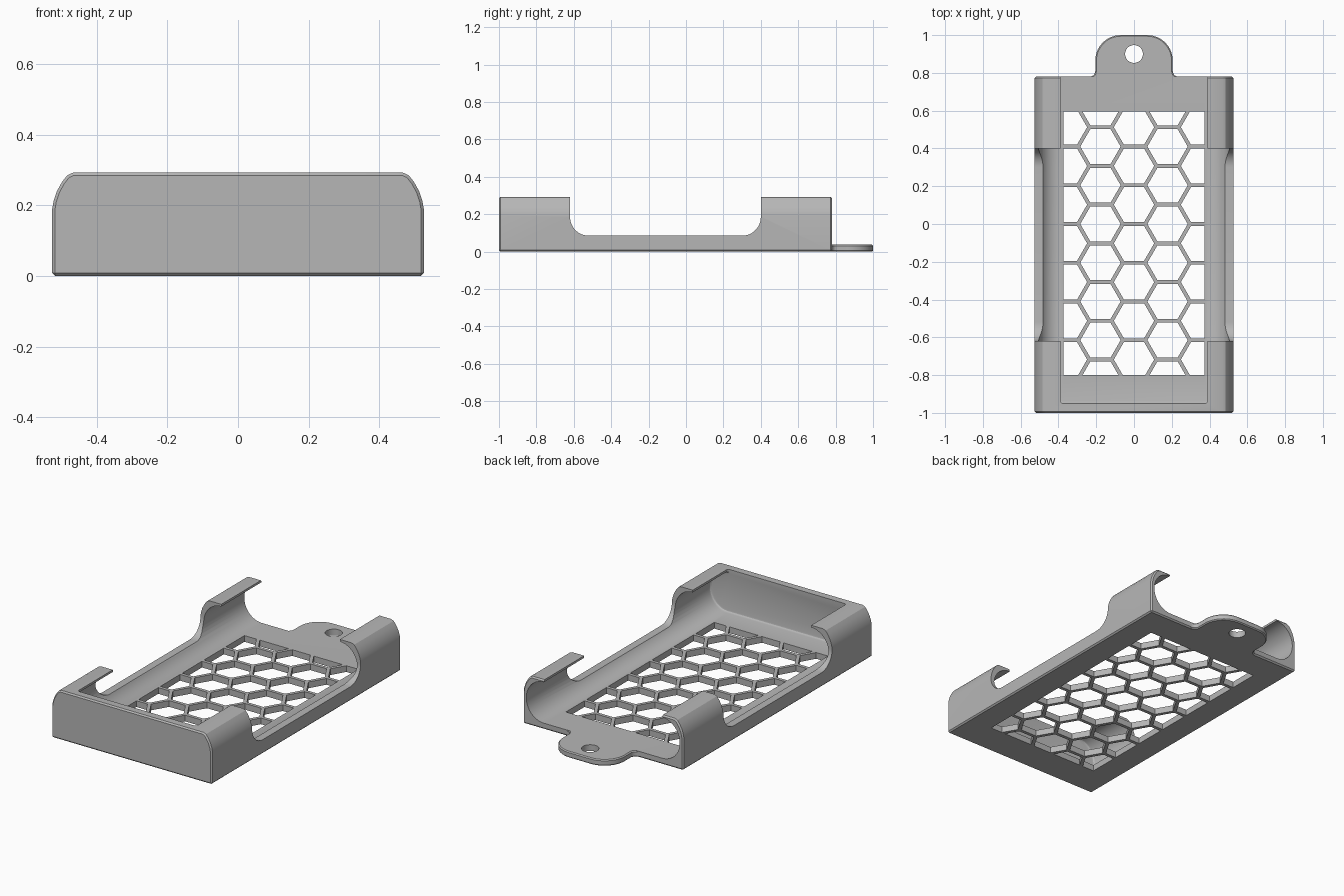
import bpy, bmesh
from math import sin, cos, radians, pi, sqrt
from mathutils import Vector

if "Cube" in bpy.data.objects:
    bpy.data.objects.remove(bpy.data.objects["Cube"])

GREY = 0.47
grey = bpy.data.materials.new("matte grey plastic")
grey.use_nodes = True
grey.diffuse_color = (GREY, GREY, GREY, 1)
grey.node_tree.nodes["Principled BSDF"].inputs["Base Color"].default_value = (GREY, GREY, GREY, 1)

FLOOR = 0.037
FRONT, BACK = -1.0, 0.78


def arc(cx, cy, rx, ry, start, end, steps=10):
    angles = [radians(start + (end - start) * i / steps) for i in range(steps + 1)]
    return [(cx + rx * cos(a), cy + ry * sin(a)) for a in angles]


def mirrored(half):
    """Close a right-hand outline by mirroring it across the first axis."""
    return half + [(-a, b) for a, b in reversed(half)]


def finish(name, bm):
    bmesh.ops.recalc_face_normals(bm, faces=bm.faces[:])
    mesh = bpy.data.meshes.new(name)
    bm.to_mesh(mesh)
    bm.free()
    obj = bpy.data.objects.new(name, mesh)
    bpy.context.collection.objects.link(obj)
    mesh.materials.append(grey)
    return obj


def prism(name, outline, axis, low, high, rim=None, width=0.008, segments=1):
    """Extrude an outline along an axis and bevel the edges whose ends pass rim."""
    place = {"x": lambda a, b: (low, a, b),
             "y": lambda a, b: (a, low, b),
             "z": lambda a, b: (a, b, low)}[axis]
    bm = bmesh.new()
    face = bm.faces.new([bm.verts.new(place(a, b)) for a, b in outline])
    grown = bmesh.ops.extrude_face_region(bm, geom=[face], use_keep_orig=True)
    shift = Vector([high - low if c == axis else 0 for c in "xyz"])
    bmesh.ops.translate(bm, vec=shift, verts=[g for g in grown["geom"] if isinstance(g, bmesh.types.BMVert)])
    bmesh.ops.recalc_face_normals(bm, faces=bm.faces[:])
    if rim:
        edges = [e for e in bm.edges if rim(e.verts[0].co, e.verts[1].co)]
        bmesh.ops.bevel(bm, geom=edges, offset=width, segments=segments,
                        profile=0.5, affect="EDGES", clamp_overlap=True)
    return finish(name, bm)


def combine(target, other, operation):
    mod = target.modifiers.new(operation, "BOOLEAN")
    mod.operation, mod.solver, mod.object = operation, "EXACT", other
    bpy.context.view_layer.objects.active = target
    bpy.ops.object.modifier_apply(modifier=mod.name)
    bpy.data.objects.remove(other)


def same(p, q, axis, value):
    i = "xyz".index(axis)
    return abs(p[i] - value) < 1e-4 and abs(q[i] - value) < 1e-4


# Outer shell: box section with rounded shoulders
shell = mirrored([(0.527, 0), (0.527, 0.19), (0.523, 0.213), (0.514, 0.24),
                  (0.499, 0.267), (0.484, 0.286), (0.468, 0.293)])
holder = prism("holder", shell, "y", FRONT, BACK,
               lambda p, q: same(p, q, "y", FRONT) or same(p, q, "y", BACK) or same(p, q, "z", 0))

# Hanging tab with flared root
tab_outline = mirrored([(0.235, 0.72)] + arc(0.235, 0.81, 0.03, 0.03, 270, 180, 5)
                       + arc(0.07, 0.865, 0.135, 0.135, 0, 90, 14))
tab = prism("hanging_tab", tab_outline, "z", 0, FLOOR,
            lambda p, q: same(p, q, "z", 0) or same(p, q, "z", FLOOR), 0.006)
combine(holder, tab, "UNION")

# Round-sided pocket, open at the top and at the back
pocket = mirrored(arc(0.39, 0.1585, 0.115, 0.1585 - FLOOR, -90, 90, 20) + [(0.39, 0.5)])
combine(holder, prism("pocket_cutter", pocket, "y", -0.95, 1.2,
                      lambda p, q: same(p, q, "y", -0.95), 0.014, 3), "DIFFERENCE")

# Long side notches that leave four corner clips
notch = ([(-0.62, 0.5)] + arc(-0.52, 0.185, 0.1, 0.1, 180, 270, 12)
         + arc(0.30, 0.185, 0.1, 0.1, 270, 360, 12) + [(0.40, 0.5)])
combine(holder, prism("notch_cutter", notch, "x", -1, 1), "DIFFERENCE")

# Hole in the tab
combine(holder, prism("hole_cutter", arc(0, 0.9, 0.047, 0.047, 0, 350, 35), "z", -0.1, 0.2), "DIFFERENCE")

# Honeycomb window: flat hexagons trimmed to a rectangle, then made into cutters
PITCH, BAR = 0.205, 0.02
bm = bmesh.new()
for column in range(-2, 3):
    for row in range(-5, 5):
        x = column * PITCH * sqrt(3) / 2
        y = row * PITCH + (0 if column % 2 else PITCH / 2)
        r = (PITCH - BAR) / sqrt(3)
        bm.faces.new([bm.verts.new((x + r * cos(k * pi / 3), y + r * sin(k * pi / 3), -0.1))
                      for k in range(6)])
for point, normal in (((0.374, 0, 0), (1, 0, 0)), ((-0.374, 0, 0), (-1, 0, 0)),
                      ((0, 0.595, 0), (0, 1, 0)), ((0, -0.80, 0), (0, -1, 0))):
    bmesh.ops.bisect_plane(bm, geom=bm.verts[:] + bm.edges[:] + bm.faces[:],
                           plane_co=point, plane_no=normal, clear_outer=True)
grown = bmesh.ops.extrude_face_region(bm, geom=bm.faces[:], use_keep_orig=True)
bmesh.ops.translate(bm, vec=(0, 0, 0.18),
                    verts=[g for g in grown["geom"] if isinstance(g, bmesh.types.BMVert)])
combine(holder, finish("honeycomb_cutter", bm), "DIFFERENCE")

# Smooth the curves, keep the edges crisp
bpy.ops.object.select_all(action="DESELECT")
holder.select_set(True)
bpy.context.view_layer.objects.active = holder
bpy.ops.object.shade_smooth_by_angle(angle=radians(25))
